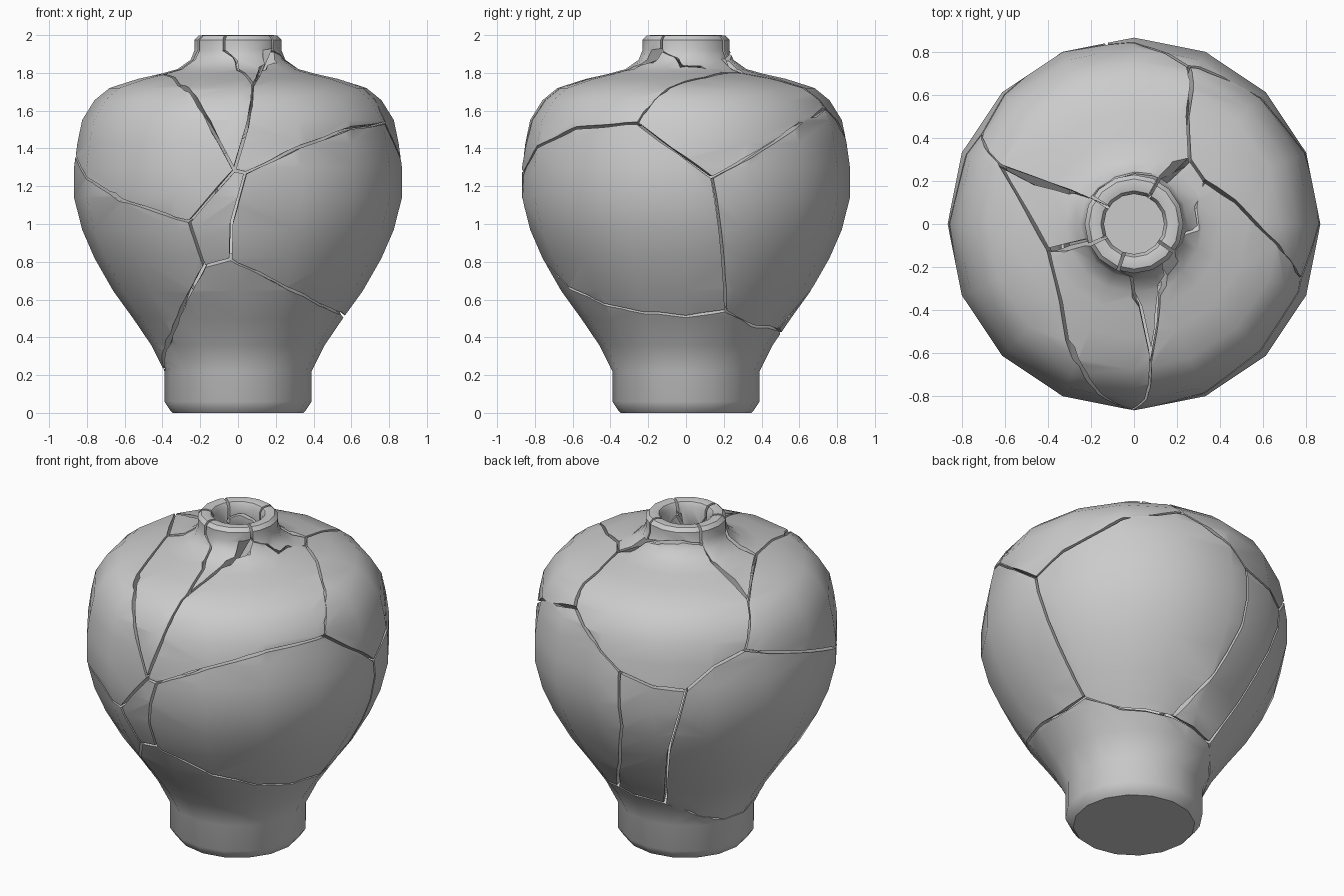
import bpy, bmesh
from math import sqrt, atan2, sin, cos, radians, pi
from mathutils import Vector

if "Cube" in bpy.data.objects:
    bpy.data.objects.remove(bpy.data.objects["Cube"])

SIDES = 16
# outer wall (r, z) from foot to rim
OUTER = [(.345, 0), (.36, .015), (.39, .06), (.39, .22), (.46, .36), (.555, .50), (.66, .645),
         (.76, .82), (.825, .97), (.868, 1.14), (.868, 1.30), (.85, 1.43), (.825, 1.55),
         (.76, 1.655), (.68, 1.72), (.53, 1.768), (.41, 1.795), (.32, 1.82), (.25, 1.87),
         (.23, 1.92), (.23, 1.975)]
RIM = [(.21, 1.997), (.185, 2.0), (.155, 1.993), (.14, 1.965)]
INNER = [(.14, 1.85), (.18, 1.78), (.40, 1.71), (.62, 1.65), (.74, 1.53), (.787, 1.30),
         (.787, 1.14), (.745, .99), (.68, .85), (.58, .68), (.47, .53), (.38, .38),
         (.31, .22), (.30, .10)]


def radius(z):
    for (r0, z0), (r1, z1) in zip(OUTER, OUTER[1:]):
        if z <= z1:
            return r0 + (r1 - r0) * (z - z0) / (z1 - z0)
    return OUTER[-1][0]


def place(az, z):
    return Vector((radius(z) * cos(az), radius(z) * sin(az), z))


# surface points read from front, right and top views, or by azimuth
def F(x, z):
    return Vector((x, -sqrt(max(radius(z)**2 - x * x, 0)), z))


def R(y, z):
    return Vector((sqrt(max(radius(z)**2 - y * y, 0)), y, z))


def T(x, y):
    r = sqrt(x * x + y * y)
    for (r0, z0), (r1, z1) in zip(OUTER[10:], OUTER[11:]):
        if r1 < r0 and r >= r1:
            return Vector((x, y, min(2, z0 + (z1 - z0) * (r - r0) / (r1 - r0))))
    return Vector((x, y, 1.93))


def B(deg, z):
    return place(radians(deg), z)


def normal(p):
    out = Vector((p.x, p.y, 0)).normalized()
    if p.z > 1.86:
        return out
    slope = (radius(p.z + .02) - radius(p.z - .02)) / .04
    return (out - Vector((0, 0, slope))).normalized()


# vase body: revolved closed wall
def make_vase():
    bm = bmesh.new()
    rings = [[bm.verts.new((r * cos(2 * pi * i / SIDES), r * sin(2 * pi * i / SIDES), z))
              for i in range(SIDES)] for r, z in OUTER + RIM + INNER]
    return finish(bm, rings, "vase")


# skin the rings, cap both ends and make the object
def finish(bm, rings, name):
    n = len(rings[0])
    for a, b in zip(rings, rings[1:]):
        for i in range(n):
            j = (i + 1) % n
            bm.faces.new((a[i], a[j], b[j], b[i]))
    bm.faces.new(rings[0][::-1])
    bm.faces.new(rings[-1])
    bmesh.ops.recalc_face_normals(bm, faces=bm.faces)
    me = bpy.data.meshes.new(name)
    bm.to_mesh(me)
    bm.free()
    ob = bpy.data.objects.new(name, me)
    bpy.context.collection.objects.link(ob)
    return ob


# thin curved blade following a crack line, cutting through the wall
def make_blade(points, widths):
    path = []
    for k, (p, q) in enumerate(zip(points, points[1:])):
        n = max(1, int((q - p).length / .13))
        for i in range(n):
            m = p.lerp(q, i / n)
            w = widths[k] + (widths[k + 1] - widths[k]) * i / n
            path.append((place(atan2(m.y, m.x), m.z) if i else p, w))
    path.append((points[-1], widths[-1]))
    pts = [p for p, w in path]
    bm = bmesh.new()
    rings = []
    for i, (p, w) in enumerate(path):
        n = normal(p)
        t = (pts[min(i + 1, len(pts) - 1)] - pts[max(i - 1, 0)]).normalized()
        s = t.cross(n).normalized() * w / 2
        if i == 0:
            p = p - t * .008
        if i == len(path) - 1:
            p = p + t * .008
        rings.append([bm.verts.new(v) for v in (p + s + n * .08, p - s + n * .08,
                                                p - s - n * .125, p + s - n * .125)])
    blade = finish(bm, rings, "blade")
    blade.hide_render = True
    return blade


def volume(me):
    bm = bmesh.new()
    bm.from_mesh(me)
    v = bm.calc_volume(signed=True)
    bm.free()
    return v


# subtract a blade, keeping the result only if a thin sliver was removed
def cut(ob, blade):
    before = volume(ob.data)
    for solver, shift in (('MANIFOLD', 0), ('MANIFOLD', .0013), ('EXACT', 0), ('EXACT', .0017)):
        blade.location = (shift, shift * .7, shift * .4)
        mod = ob.modifiers.new("crack", 'BOOLEAN')
        mod.operation, mod.solver, mod.object = 'DIFFERENCE', solver, blade
        deps = bpy.context.evaluated_depsgraph_get()
        deps.update()
        me = bpy.data.meshes.new_from_object(ob.evaluated_get(deps))
        ob.modifiers.remove(mod)
        if .95 * before < volume(me) < .99999 * before:
            ob.data = me
            break
    bpy.data.objects.remove(blade)


# junctions shared by several cracks
hub_l, hub_r = F(-.02, 1.285), F(.04, 1.27)
mid_l, low_l, low_r = F(-.26, 1.01), F(-.18, .77), F(-.04, .81)
neck_f, neck_l, gap_end = F(.08, 1.74), T(-.40, -.12), T(-.62, .27)
side_t, side_m, side_b = R(-.26, 1.535), R(.14, 1.245), R(.21, .54)
sh_a, sh_b, back_t = T(.33, .20), T(.26, .30), R(.74, 1.62)
left_b, back_l, back_r = B(149, 1.49), B(98.6, 1.355), B(125, 1.28)
foot_r, foot_l = B(76, .44), B(111, .40)
nk_l, nk_r, nk_b = B(147, 1.90), B(325, 1.92), B(62, 1.87)


def rim(deg, z):
    return [B(deg, 2.04), B(deg, z)]


CRACKS = [
    # front
    [neck_l, F(-.34, 1.775), F(-.25, 1.70), F(-.18, 1.59), hub_l],
    [neck_f, F(.05, 1.52), hub_l], [hub_l, hub_r], [hub_l, mid_l],
    [mid_l, low_l], [low_l, low_r], [low_r, F(-.035, 1.0), hub_r],
    [low_l, F(-.35, .42), F(-.40, .25)],
    [low_r, F(.26, .66), R(-.42, .57), R(-.30, .54), R(0, .51), side_b],
    [hub_r, F(.33, 1.41), F(.60, 1.51), side_t],
    [left_b, F(-.86, 1.36), F(-.81, 1.25), F(-.60, 1.12), mid_l],
    # right side
    [side_t, R(-.22, 1.60), R(-.11, 1.71), R(0, 1.755), sh_a],
    [side_t, side_m], [side_m, R(.19, .9), side_b], [side_m, R(.60, 1.53), back_t],
    [side_b, R(.35, .46), foot_r],
    # back
    [sh_a, sh_b], [sh_b, T(.25, .5), back_t], [back_t, B(87, 1.49), back_l],
    [back_l, B(113, 1.30), back_r], [back_r, B(135.5, 1.42), left_b], [left_b, gap_end],
    [gap_end, T(-.5, .06), neck_l],
    [back_l, B(98.7, 1.0), B(92, .7), foot_r], [back_r, B(117.6, .85), foot_l],
    [foot_r, foot_l], [foot_l, B(150, .25), B(186, .23), F(-.40, .25)],
    # neck and rim
    rim(251, 1.92) + [T(-.01, -.26), neck_f], rim(325, 1.92), rim(61, 1.87) + [sh_b],
    rim(147, 1.90), rim(205, 1.92) + [neck_l],
    [nk_r, T(.15, -.24), neck_f], [nk_r, B(350, 1.87), B(15, 1.835), sh_a],
    [nk_l, B(120, 1.92), B(90, 1.90), nk_b],
]

vase = make_vase()
jobs = [(c, [.014] * len(c)) for c in CRACKS]
jobs.append(([nk_l, T(-.30, .15), T(-.46, .20), gap_end], [.02, .022, .036, .012]))
for pts, widths in jobs:
    cut(vase, make_blade(pts, widths))
bpy.context.view_layer.objects.active = vase
vase.select_set(True)
bpy.ops.object.shade_smooth_by_angle(angle=radians(35))

# split the broken wall into shards
bpy.ops.object.mode_set(mode='OBJECT')
bpy.ops.mesh.separate(type='LOOSE')
for i, ob in enumerate([o for o in bpy.data.objects if o.type == 'MESH']):
    ob.name = f"vase_shard_{i + 1}"
